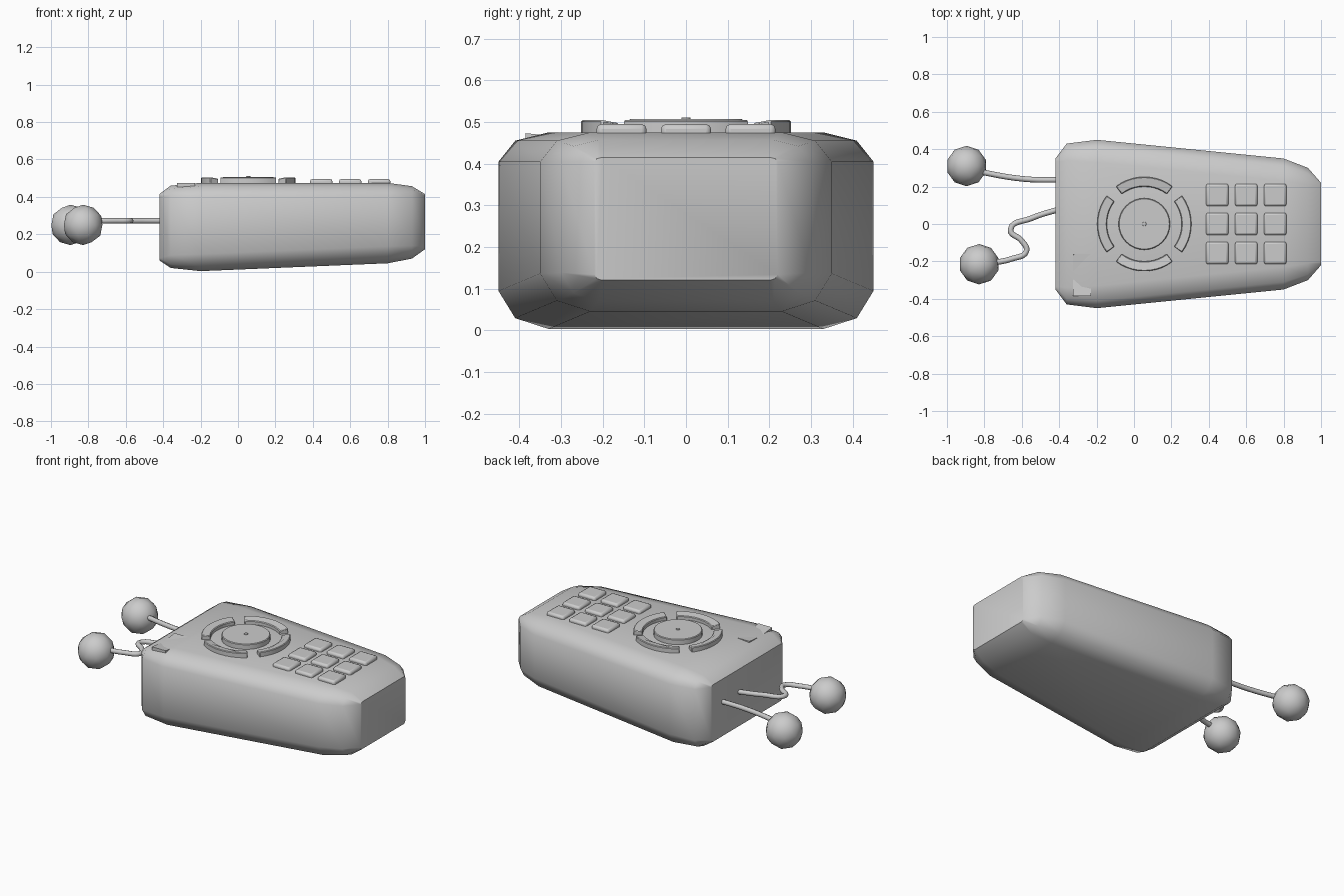
import bpy, bmesh, math
from mathutils import Vector

if "Cube" in bpy.data.objects:
    bpy.data.objects.remove(bpy.data.objects["Cube"], do_unlink=True)

grey = bpy.data.materials.new("plain grey")
grey.use_nodes = True
colour = (0.6, 0.6, 0.6, 1)
grey.diffuse_color = colour
grey.node_tree.nodes["Principled BSDF"].inputs["Base Color"].default_value = colour

TOP = 0.475
PAD = Vector((0.055, 0, 0))


def finish(name, bm, angle=30):
    bmesh.ops.recalc_face_normals(bm, faces=bm.faces)
    mesh = bpy.data.meshes.new(name)
    bm.to_mesh(mesh)
    bm.free()
    obj = bpy.data.objects.new(name, mesh)
    bpy.context.collection.objects.link(obj)
    mesh.materials.append(grey)
    bpy.ops.object.select_all(action='DESELECT')
    obj.select_set(True)
    bpy.context.view_layer.objects.active = obj
    bpy.ops.object.shade_smooth_by_angle(angle=math.radians(angle))
    return obj


def prism(bm, outline, z0, z1):
    """Extrude a flat outline of (x, y) points upward."""
    face = bm.faces.new([bm.verts.new((x, y, z0)) for x, y in outline])
    out = bmesh.ops.extrude_face_region(bm, geom=[face])
    for v in out["geom"]:
        if isinstance(v, bmesh.types.BMVert):
            v.co.z = z1


def bevel_top(obj, width, segments=2):
    mod = obj.modifiers.new("soft edges", 'BEVEL')
    mod.width = width
    mod.segments = segments
    mod.limit_method = 'ANGLE'
    mod.angle_limit = math.radians(50)


# Tapered body: rounded cross-sections lofted along its length
# station: x, half width, bottom, top, corner size
stations = [(-0.42, 0.35, 0.06, 0.415, 0.15), (-0.36, 0.43, 0.02, 0.46, 0.75),
            (-0.2, 0.45, 0.003, TOP, 1), (0.8, 0.35, 0.045, TOP, 1),
            (0.93, 0.3, 0.07, 0.457, 0.75), (1.0, 0.22, 0.12, 0.415, 0.15)]
corner = [(0, 0.07), (0.04, 0.02), (0.12, 0)]
bm = bmesh.new()
rings = []
for x, w, lo, hi, s in stations:
    pts = [(w - a * s, hi - b * s) for a, b in corner]
    pts += [(a * s - w, hi - b * s) for a, b in reversed(corner)]
    pts += [(a * s - w, lo + b * s * 1.3) for a, b in corner]
    pts += [(w - a * s, lo + b * s * 1.3) for a, b in reversed(corner)]
    rings.append([bm.verts.new((x, y, z)) for y, z in pts])
for r, q in zip(rings, rings[1:]):
    for i in range(len(r)):
        j = (i + 1) % len(r)
        bm.faces.new((r[i], r[j], q[j], q[i]))
bm.faces.new(rings[0])
bm.faces.new(rings[-1])
finish("body", bm, 42)

# Three by three keypad
for i in range(3):
    for j in range(3):
        x, y, h = 0.445 + 0.155 * i, 0.155 * (j - 1), 0.06
        bm = bmesh.new()
        prism(bm, [(x - h, y - h), (x + h, y - h), (x + h, y + h), (x - h, y + h)],
              TOP - 0.02, TOP + 0.02)
        bevel_top(finish(f"key_{i}_{j}", bm), 0.012)

# Four curved direction buttons around the central disc
for k, name in enumerate(("right", "back", "left", "front")):
    arc = [math.radians(90 * k - 37 + 74 * n / 10) for n in range(11)]
    outline = [(PAD.x + 0.252 * math.cos(a), 0.252 * math.sin(a)) for a in arc]
    outline += [(PAD.x + 0.2 * math.cos(a), 0.2 * math.sin(a)) for a in reversed(arc)]
    bm = bmesh.new()
    prism(bm, outline, TOP - 0.02, TOP + 0.03)
    # Tilt each button so that its inner edge sits lower
    for v in bm.verts:
        if v.co.z > TOP and (v.co - PAD).xy.length < 0.22:
            v.co.z -= 0.008
    bevel_top(finish("direction_button_" + name, bm), 0.004, 1)

# Central disc with a small pin
for name, radius, top in (("central_disc", 0.138, 0.507), ("disc_pin", 0.011, 0.511)):
    bm = bmesh.new()
    turn = [2 * math.pi * n / 32 for n in range(32)]
    prism(bm, [(PAD.x + radius * math.cos(a), radius * math.sin(a)) for a in turn],
          TOP - 0.02, top)
    bevel_top(finish(name, bm), 0.004 if radius > 0.1 else 0.001, 1)

# Rocker switch, dipping in the middle
bm = bmesh.new()
profile = [(-0.385, 0.473), (-0.275, 0.461), (-0.16, 0.472), (-0.16, 0.43), (-0.385, 0.43)]
face = bm.faces.new([bm.verts.new((-0.325, y, z)) for y, z in profile])
out = bmesh.ops.extrude_face_region(bm, geom=[face])
bmesh.ops.translate(bm, vec=(0.095, 0, 0),
                    verts=[v for v in out["geom"] if isinstance(v, bmesh.types.BMVert)])
finish("rocker_switch", bm, 5)


# Wires leaving the wide end, each tipped with a ball
def wire(name, points):
    curve = bpy.data.curves.new(name, 'CURVE')
    curve.dimensions = '3D'
    curve.bevel_depth = 0.015
    curve.bevel_resolution = 2
    curve.resolution_u = 6
    spline = curve.splines.new('BEZIER')
    spline.bezier_points.add(len(points) - 1)
    for p, co in zip(spline.bezier_points, points):
        p.co = (co[0], co[1], 0.272)
        p.handle_left_type = p.handle_right_type = 'AUTO'
    curve.materials.append(grey)
    bpy.context.collection.objects.link(bpy.data.objects.new(name, curve))


wire("straight_wire", [(-0.38, 0.235), (-0.58, 0.24), (-0.8, 0.275), (-0.88, 0.295)])
wire("kinked_wire", [(-0.38, 0.085), (-0.55, 0.03), (-0.66, -0.03), (-0.6, -0.09),
                     (-0.575, -0.145), (-0.65, -0.185), (-0.82, -0.215)])
for name, x, y in (("back_ball", -0.895, 0.31), ("front_ball", -0.828, -0.215)):
    bm = bmesh.new()
    bmesh.ops.create_icosphere(bm, subdivisions=2, radius=0.108)
    bmesh.ops.translate(bm, vec=(x, y, 0.25), verts=bm.verts)
    finish(name, bm, 40)
